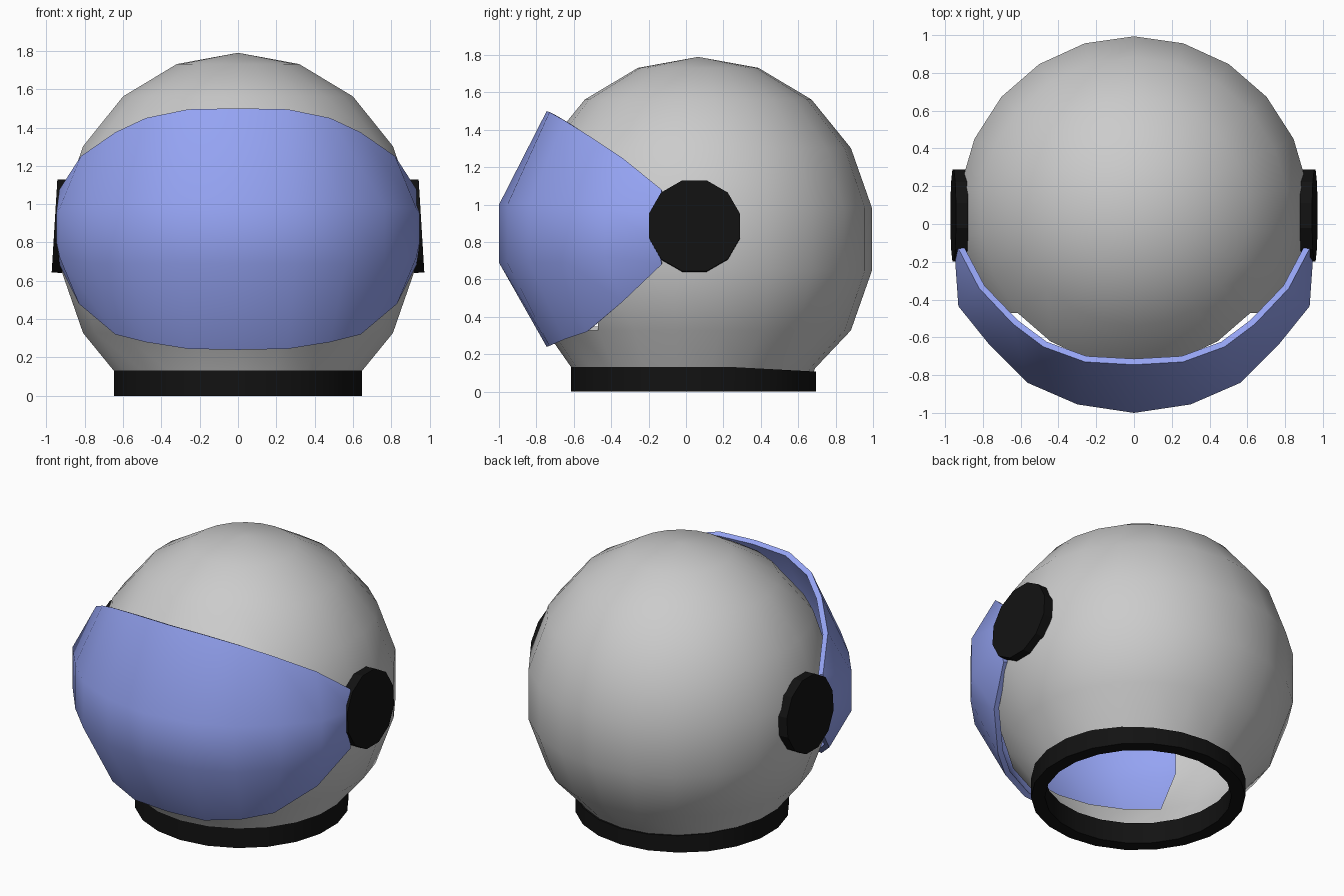
import bpy, bmesh
from math import sin, cos, pi, radians
from mathutils import Matrix

if "Cube" in bpy.data.objects:
    bpy.data.objects.remove(bpy.data.objects["Cube"])

SEG = 22


def material(name, rgb):
    m = bpy.data.materials.new(name)
    m.diffuse_color = (*rgb, 1)
    m.use_nodes = True
    m.node_tree.nodes["Principled BSDF"].inputs["Base Color"].default_value = m.diffuse_color
    return m


BLACK = material("black", (0.006, 0.006, 0.006))
LILAC = material("lilac", (0.30, 0.37, 0.90))


def finish(name, bm, mat=None, thick=0, angle=40):
    bmesh.ops.recalc_face_normals(bm, faces=bm.faces)
    me = bpy.data.meshes.new(name)
    bm.to_mesh(me)
    bm.free()
    ob = bpy.data.objects.new(name, me)
    bpy.context.collection.objects.link(ob)
    if mat:
        me.materials.append(mat)
    bpy.ops.object.select_all(action='DESELECT')
    ob.select_set(True)
    bpy.context.view_layer.objects.active = ob
    if thick:
        mod = ob.modifiers.new("wall", 'SOLIDIFY')
        mod.thickness, mod.offset = thick, -1
        bpy.ops.object.modifier_apply(modifier=mod.name)
    bpy.ops.object.shade_smooth_by_angle(angle=radians(angle))
    return ob


def fill(bm, a, b, skip=()):
    # quads between two closed loops
    for i in range(len(a)):
        if i not in skip:
            j = (i + 1) % len(a)
            bm.faces.new((a[i], a[j], b[j], b[i]))


# Helmet shell: 20 degree rings, face opening at the front, open neck
bm = bmesh.new()
rings = []
for k in range(1, 7):
    p = radians(20 * k)
    ring = []
    for i in range(SEG):
        a = 2 * pi * i / SEG
        if k in (4, 5) and i in (3, SEG - 3):
            a = radians(54 if i == 3 else -54)
        r = 0.943 * sin(p)
        ring.append(bm.verts.new((r * sin(a), 0.065 - r * cos(a), 0.815 + 0.975 * cos(p))))
    rings.append(ring)
for r, z in ((0.65, 0.125), (0.625, 0.06)):
    rings.append([bm.verts.new((r * sin(2 * pi * i / SEG), 0.04 - r * cos(2 * pi * i / SEG), z))
                  for i in range(SEG)])
pole = bm.verts.new((0, 0.065, 1.79))
for i in range(SEG):
    bm.faces.new((pole, rings[0][i], rings[0][(i + 1) % SEG]))
opening = (0, 1, 2, SEG - 1, SEG - 2, SEG - 3)
for k in range(len(rings) - 1):
    fill(bm, rings[k], rings[k + 1], opening if k in (2, 3, 4) else ())
# make the outward direction certain on this open shell
ob = finish("helmet_shell", bm, None, 0.04, 50)

# Neck ring: rectangular section, top slopes down towards the back
bm = bmesh.new()
loops = []
for r, top in ((0.655, 0), (0.655, 1), (0.57, 1), (0.57, 0)):
    loop = []
    for i in range(SEG):
        a = 2 * pi * i / SEG
        y = 0.04 - r * cos(a)
        loop.append(bm.verts.new((r * sin(a), y, (0.14 - 0.055 * max(0, y - 0.1)) if top else 0)))
    loops.append(loop)
for k in range(4):
    fill(bm, loops[k], loops[(k + 1) % 4])
finish("neck_ring", bm, BLACK)

# Visor: half defined as columns of four points, mirrored in x
cols = [
    [(0, -.745, 1.5), (0, -1, 1.0), (0, -1, .69), (0, -.745, .24)],
    [(.26, -.73, 1.495), (.30, -.955, 1.0), (.30, -.955, .69), (.26, -.73, .245)],
    [(.48, -.65, 1.45), (.565, -.84, 1.0), (.565, -.84, .69), (.48, -.65, .28)],
    [(.64, -.53, 1.375), (.765, -.64, .99), (.765, -.64, .69), (.64, -.53, .32)],
    [(.82, -.34, 1.25), (.93, -.435, .98), (.93, -.435, .72), (.83, -.34, .48)],
    [(.93, -.13, 1.08), (.95, -.15, .95), (.95, -.15, .81), (.93, -.13, .68)],
]
full = [[(-x, y, z) for x, y, z in c] for c in cols[:0:-1]] + cols
bm = bmesh.new()
grid = [[bm.verts.new(p) for p in c] for c in full]
for a, b in zip(grid, grid[1:]):
    for k in range(3):
        bm.faces.new((a[k], a[k + 1], b[k + 1], b[k]))
bm.normal_update()
if sum(f.normal.y for f in bm.faces) > 0:
    bmesh.ops.reverse_faces(bm, faces=bm.faces)
finish("visor", bm, LILAC, 0.035, 50)

# Hinge discs: twelve-sided, leaning in slightly at the top
for side, name in ((1, "hinge_disc_right"), (-1, "hinge_disc_left")):
    bm = bmesh.new()
    m = (Matrix.Translation((side * 0.925, 0.045, 0.885))
         @ Matrix.Rotation(radians(-3.5 * side), 4, 'Y')
         @ Matrix.Rotation(pi / 2, 4, 'Y') @ Matrix.Rotation(pi / 12, 4, 'Z'))
    bmesh.ops.create_cone(bm, cap_ends=True, segments=12, radius1=0.252, radius2=0.252,
                          depth=0.065, matrix=m)
    finish(name, bm, BLACK, 0, 25)
